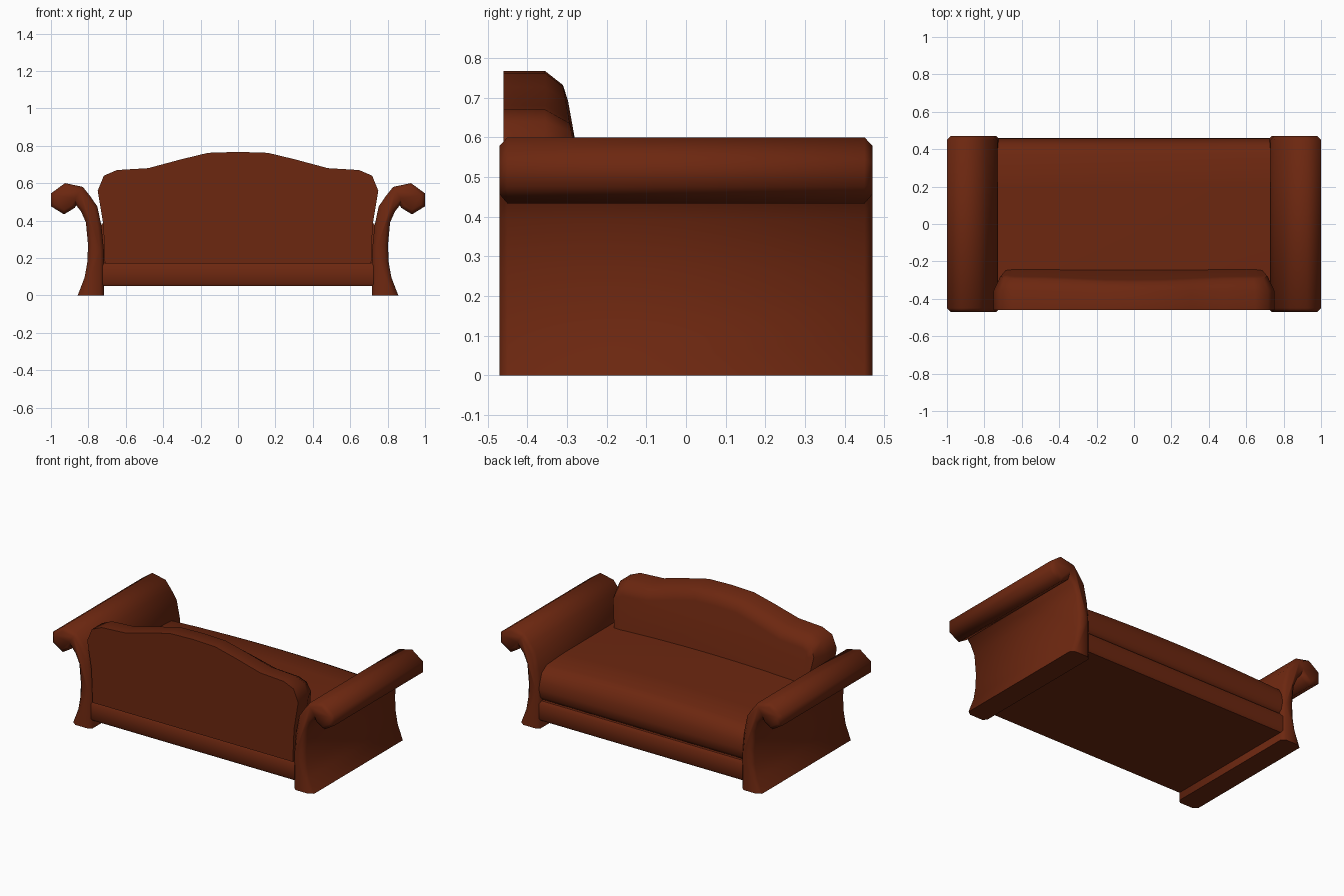
import bpy, bmesh, math
from mathutils import Vector

if "Cube" in bpy.data.objects:
    bpy.data.objects.remove(bpy.data.objects["Cube"])

leather = bpy.data.materials.new("brown leather")
leather.diffuse_color = (0.15, 0.02, 0.005, 1)
leather.use_nodes = True
leather.node_tree.nodes["Principled BSDF"].inputs["Base Color"].default_value = leather.diffuse_color


def loft(name, rings, angle=50):
    """Skin a list of matching closed rings and cap both ends."""
    bm = bmesh.new()
    vs = [[bm.verts.new(p) for p in r] for r in rings]
    n = len(vs[0])
    for a, b in zip(vs, vs[1:]):
        for i in range(n):
            j = (i + 1) % n
            bm.faces.new((a[i], a[j], b[j], b[i]))
    bm.faces.new(vs[0])
    bm.faces.new(vs[-1])
    bmesh.ops.recalc_face_normals(bm, faces=bm.faces)
    me = bpy.data.meshes.new(name)
    bm.to_mesh(me)
    bm.free()
    me.materials.append(leather)
    ob = bpy.data.objects.new(name, me)
    bpy.context.collection.objects.link(ob)
    bpy.ops.object.select_all(action='DESELECT')
    ob.select_set(True)
    bpy.context.view_layer.objects.active = ob
    bpy.ops.object.shade_smooth_by_angle(angle=math.radians(angle))
    return ob


def inset(pts, d):
    """Shrink a counter-clockwise outline by d."""
    out = []
    for i, p in enumerate(pts):
        p = Vector(p)
        a = (p - Vector(pts[i - 1])).normalized()
        b = (Vector(pts[(i + 1) % len(pts)]) - p).normalized()
        na, nb = Vector((-a.y, a.x)), Vector((-b.y, b.x))
        m = (na + nb) / max(1 + na.dot(nb), 0.5)
        out.append((p.x + m.x * d, p.y + m.y * d))
    return out


# scroll arms: outline in x-z, swept along y with chamfered ends
arm = [(.717, 0), (.857, 0), (.82, .096), (.805, .18), (.802, .27), (.813, .39),
       (.84, .45), (.866, .482), (.873, .468), (.93, .433), (1, .476), (1, .545),
       (.925, .6), (.83, .58), (.79, .53), (.752, .475), (.73, .37), (.717, .24)]
small = [(x, max(z, 0)) if z0 > 0 else (x, 0)
         for (x, z), (_, z0) in zip(inset(arm, .02), arm)]
for side, word in ((1, "right"), (-1, "left")):
    loft(word + "_arm", [[(side * x, y, z) for x, z in o] for o, y in
                         ((small, -.47), (arm, -.45), (arm, .45), (small, .47))], 62)

# camel back: outline in x-z, rounded towards the sloping front
half = [(.712, .17), (.72, .38), (.75, .56), (.717, .64), (.647, .67),
        (.48, .68), (.305, .727), (.16, .762)]
back = half + [(0, .767)] + [(-x, z) for x, z in reversed(half)]
rings = [[(x, y, z) for x, z in back] for y in (-.46, -.355)]
for d, y, top in ((.035, -.31, .73), (.075, -.297, .69)):
    rings.append([(x, y + (top - z) * .18, z) for x, z in inset(back, d)])
loft("backrest", rings)


def bar(name, outline, x, d=0.0):
    """Sweep a y-z outline along x."""
    loft(name, [[(s, y, z) for y, z in outline] for s in (-x, x)])


# base rail and frame
bar("base", [(-.45, .05), (.45, .05), (.46, .065), (.46, .155), (.445, .175),
             (-.445, .175), (-.46, .155), (-.46, .065)], .725)

# seat cushion with rounded front, slightly crowned across its width
edge = [(-.35, .175), (.43, .175), (.452, .2), (.458, .25), (.45, .3), (.425, .345),
        (.37, .375), (.2, .385), (-.35, .385)]
rings = []
for i in range(9):
    t = i / 4 - 1
    rings.append([(t * .73, y, z + (.02 * (1 - t * t) if z > .3 else 0)) for y, z in edge])
loft("seat_cushion", rings)
